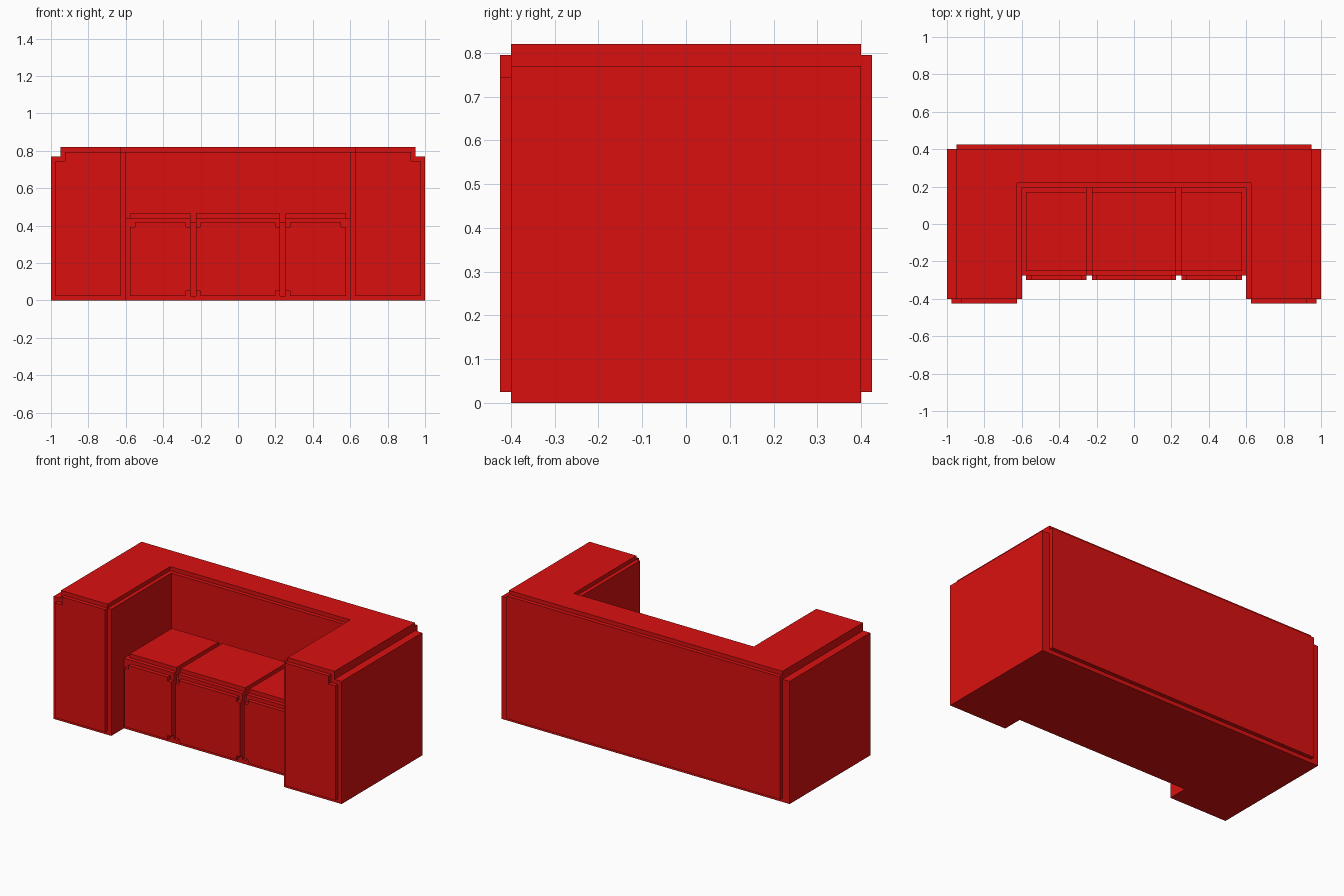
import bpy, bmesh

if "Cube" in bpy.data.objects:
    bpy.data.objects.remove(bpy.data.objects["Cube"])

red = bpy.data.materials.new("red_fabric")
red.diffuse_color = (0.7, 0.005, 0.005, 1)
red.use_nodes = True
red.node_tree.nodes["Principled BSDF"].inputs["Base Color"].default_value = red.diffuse_color


def prism(name, pts, axis, lo, hi):
    """Extrude a 2D outline along an axis: x takes (y, z), y takes (x, z), z takes (x, y)."""
    i = "xyz".index(axis)

    def place(p):
        c = list(p)
        c.insert(i, lo)
        return c
    bm = bmesh.new()
    face = bm.faces.new([bm.verts.new(place(p)) for p in pts])
    new = bmesh.ops.extrude_face_region(bm, geom=[face])["geom"]
    offset = [0, 0, 0]
    offset[i] = hi - lo
    bmesh.ops.translate(bm, vec=offset,
                        verts=[v for v in new if isinstance(v, bmesh.types.BMVert)])
    bmesh.ops.recalc_face_normals(bm, faces=bm.faces)
    me = bpy.data.meshes.new(name)
    bm.to_mesh(me)
    bm.free()
    me.materials.append(red)
    ob = bpy.data.objects.new(name, me)
    bpy.context.collection.objects.link(ob)
    return ob


def box(name, x, y, z):
    return prism(name, [(x[0], y[0]), (x[1], y[0]), (x[1], y[1]), (x[0], y[1])], "z", *z)


def u_shape(xo, yo, xi, yi, yf):
    """U-shaped plan open to the front."""
    return [(-xo, yf), (-xo, yo), (xo, yo), (xo, yf), (xi, yf), (xi, yi), (-xi, yi), (-xi, yf)]


S = 0.025  # thickness of every raised panel

# Arms and backrest, with the raised lining inside the U
prism("arms_and_back", u_shape(0.95, 0.4, 0.625, 0.22, -0.4), "z", 0, 0.82)
prism("inner_lining", u_shape(0.625, 0.22, 0.6, 0.195, -0.4), "z", 0, 0.795)
box("back_panel", (-0.95, 0.95), (0.4, 0.425), (S, 0.795))

# Outer arm panels and stepped arm fronts
arm_front = [(0.625, S), (0.975, S), (0.975, 0.745), (0.925, 0.745), (0.925, 0.795), (0.625, 0.795)]
for side, s in (("left", -1), ("right", 1)):
    box(side + "_arm_panel", sorted((s * 0.95, s * 1.0)), (-0.4, 0.4), (0, 0.77))
    prism(side + "_arm_front", [(s * x, z) for x, z in arm_front], "y", -0.425, -0.4)

# Seat core; the grooves between cushions bottom out on it
box("seat_core", (-0.6, 0.6), (-0.25, 0.195), (0, 0.417))
box("seat_sill", (-0.6, 0.6), (-0.275, -0.25), (0, S))

# Cushions: L-shaped shell over the core, raised top, notched front panel
shell = [(-0.275, S), (-0.25, S), (-0.25, 0.417), (0.195, 0.417), (0.195, 0.44), (-0.275, 0.44)]
for name, x0, x1, p0, p1 in (("left", -0.6, -0.253, -0.577, -0.253),
                             ("middle", -0.225, 0.225, -0.225, 0.225),
                             ("right", 0.253, 0.6, 0.253, 0.577)):
    prism(name + "_cushion", shell, "x", x0, x1)
    box(name + "_cushion_top", (p0, p1), (-0.25, 0.168), (0.44, 0.465))
    b0 = 0 if name == "left" else S    # bottom notches only beside a groove
    b1 = 0 if name == "right" else S
    front = [(p0 + b0, S), (p1 - b1, S)]
    if b1:
        front += [(p1 - b1, 2 * S), (p1, 2 * S)]
    front += [(p1, 0.392), (p1 - S, 0.392), (p1 - S, 0.417),
              (p0 + S, 0.417), (p0 + S, 0.392), (p0, 0.392)]
    if b0:
        front += [(p0, 2 * S), (p0 + b0, 2 * S)]
    prism(name + "_cushion_front", front, "y", -0.3, -0.275)
